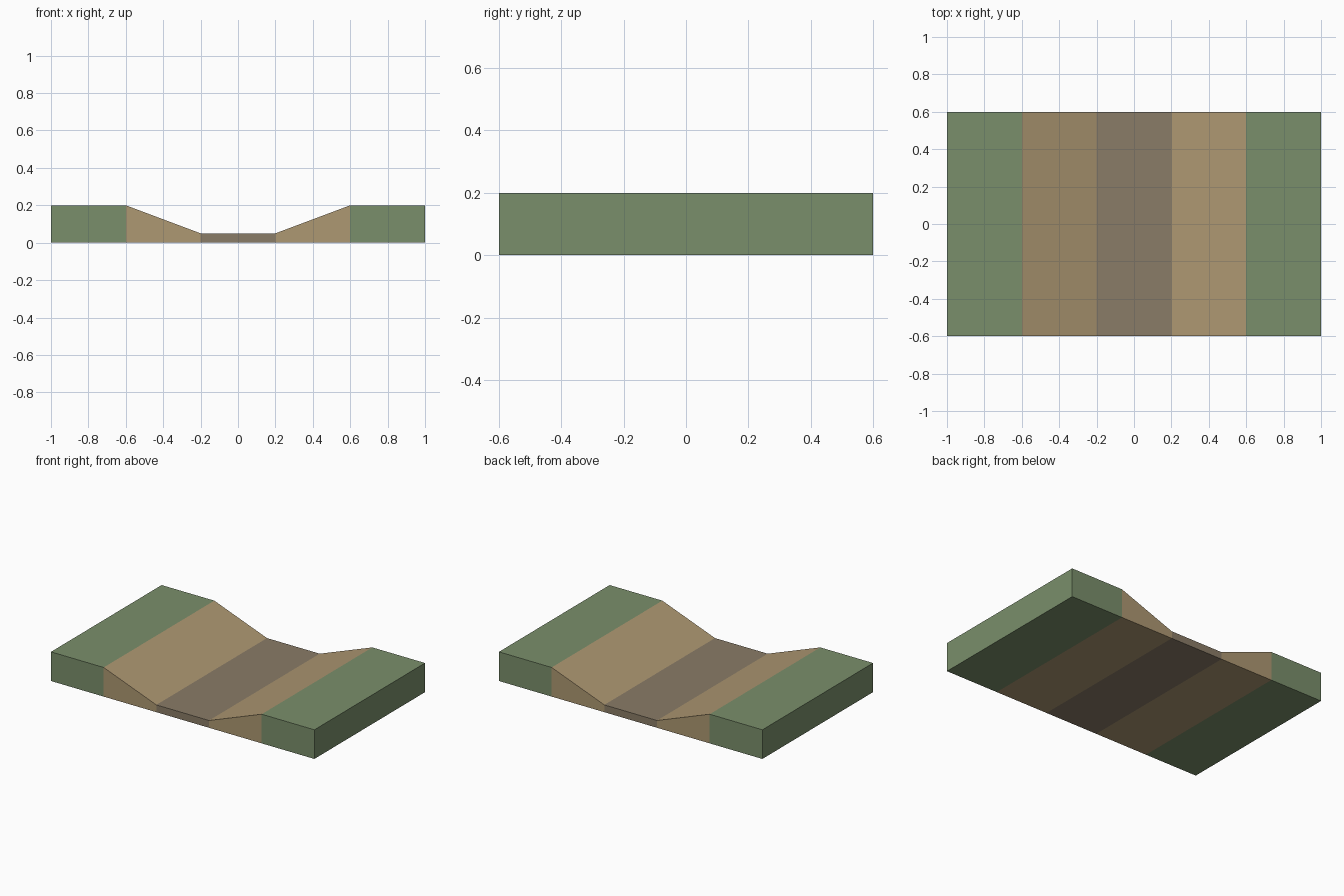
import bpy, bmesh

cube = bpy.data.objects.get("Cube")
if cube:
    bpy.data.objects.remove(cube, do_unlink=True)


def to_linear(c):
    c /= 255
    return c / 12.92 if c <= 0.04045 else ((c + 0.055) / 1.055) ** 2.4


def make_material(name, rgb):
    mat = bpy.data.materials.new(name)
    mat.use_nodes = True
    colour = (*[to_linear(c) for c in rgb], 1)
    mat.diffuse_color = colour
    bsdf = next(n for n in mat.node_tree.nodes if n.type == "BSDF_PRINCIPLED")
    bsdf.inputs["Base Color"].default_value = colour
    bsdf.inputs["Roughness"].default_value = 0.9
    return mat


GRASS, SLOPE, BED = range(3)
materials = [
    make_material("grass green", (122, 143, 107)),
    make_material("sandy bank", (174, 152, 114)),
    make_material("stony bed", (138, 124, 103)),
]

# Channel cross-section: (x, height), one strip between each pair of points
DEPTH = 1.2
profile = [(-1, 0.2), (-0.6, 0.2), (-0.2, 0.05), (0.2, 0.05), (0.6, 0.2), (1, 0.2)]
strips = [GRASS, SLOPE, BED, SLOPE, GRASS]

bm = bmesh.new()
front = [(bm.verts.new((x, -DEPTH / 2, 0)), bm.verts.new((x, -DEPTH / 2, z)))
         for x, z in profile]
for (low_a, top_a), (low_b, top_b), index in zip(front, front[1:], strips):
    face = bm.faces.new((low_a, low_b, top_b, top_a))
    face.material_index = index

# Sweep the section from front to back into a closed block
swept = bmesh.ops.extrude_face_region(bm, geom=bm.faces[:], use_keep_orig=True)
bmesh.ops.translate(bm, vec=(0, DEPTH, 0),
                    verts=[g for g in swept["geom"] if isinstance(g, bmesh.types.BMVert)])

# Each face takes the material of the strip it lies in
for face in bm.faces:
    x = abs(face.calc_center_median().x)
    face.material_index = GRASS if x > 0.6 else SLOPE if x > 0.2 else BED
bmesh.ops.recalc_face_normals(bm, faces=bm.faces[:])

mesh = bpy.data.meshes.new("channel_terrain")
bm.to_mesh(mesh)
bm.free()
for mat in materials:
    mesh.materials.append(mat)
terrain = bpy.data.objects.new("channel_terrain", mesh)
bpy.context.collection.objects.link(terrain)
